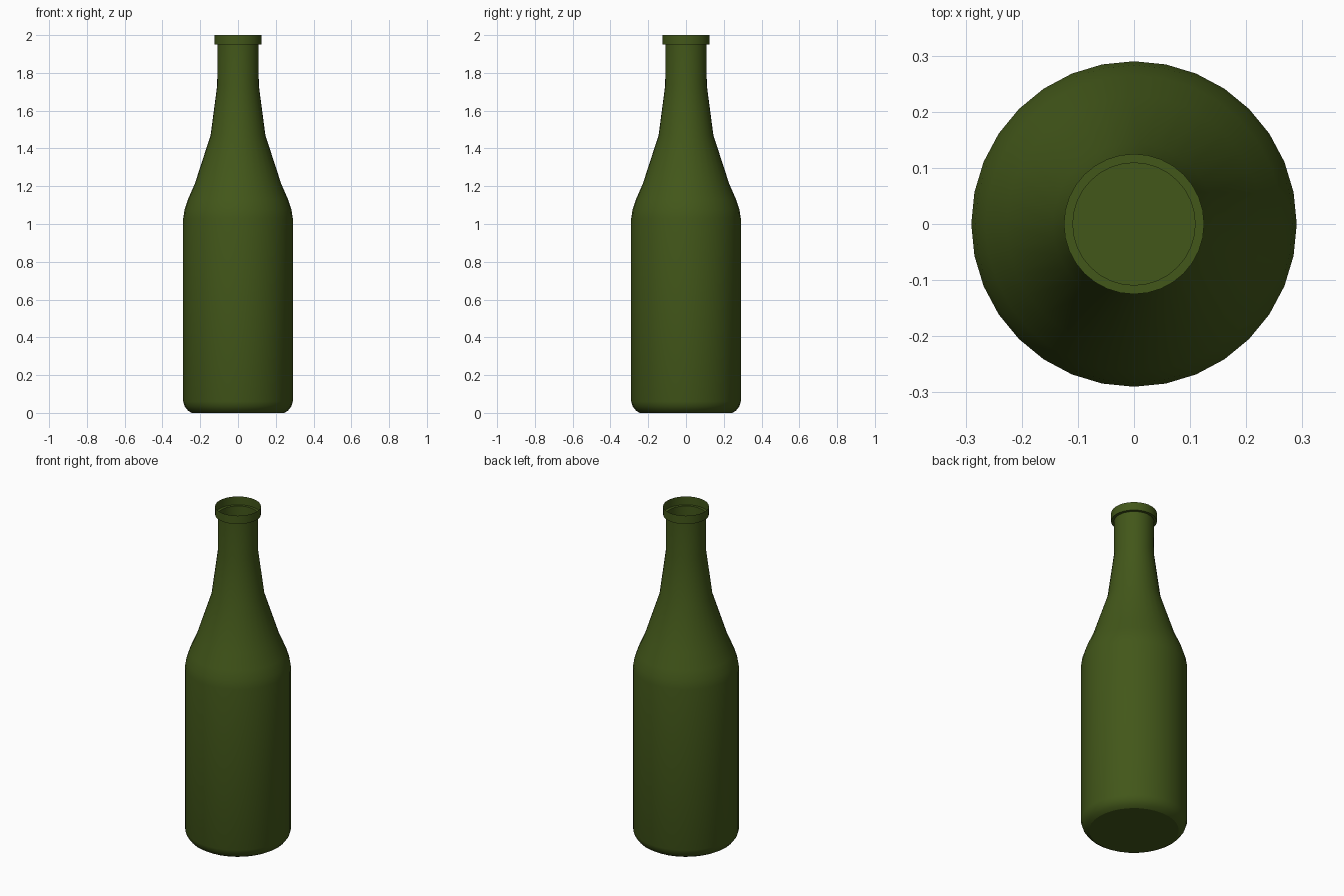
import bpy, bmesh, math

if "Cube" in bpy.data.objects:
    bpy.data.objects.remove(bpy.data.objects["Cube"])

SIDES = 32
# Bottle profile (radius, height) from base to open lip
profile = [(0.245, 0.0), (0.265, 0.012), (0.282, 0.034), (0.29, 0.06),
           (0.29, 1.03), (0.283, 1.075), (0.265, 1.13), (0.228, 1.215),
           (0.145, 1.47), (0.11, 1.735), (0.109, 1.95),
           (0.125, 1.95), (0.125, 2.0)]

bm = bmesh.new()
rings = [[bm.verts.new((r * math.cos(2 * math.pi * i / SIDES),
                        r * math.sin(2 * math.pi * i / SIDES), z))
          for i in range(SIDES)] for r, z in profile]

# Walls between neighbouring rings
for a, b in zip(rings, rings[1:]):
    for i in range(SIDES):
        j = (i + 1) % SIDES
        bm.faces.new((a[i], a[j], b[j], b[i]))

# Flat base
bm.faces.new(rings[0][::-1])

mesh = bpy.data.meshes.new("bottle")
bm.to_mesh(mesh)
bm.free()
bottle = bpy.data.objects.new("bottle", mesh)
bpy.context.collection.objects.link(bottle)

# Green glass
glass = bpy.data.materials.new("green_glass")
glass.diffuse_color = (0.055, 0.095, 0.01, 1)
glass.use_nodes = True
glass.node_tree.nodes["Principled BSDF"].inputs["Base Color"].default_value = glass.diffuse_color
mesh.materials.append(glass)

bpy.context.view_layer.objects.active = bottle
bottle.select_set(True)
bpy.ops.object.shade_smooth_by_angle(angle=math.radians(30))
